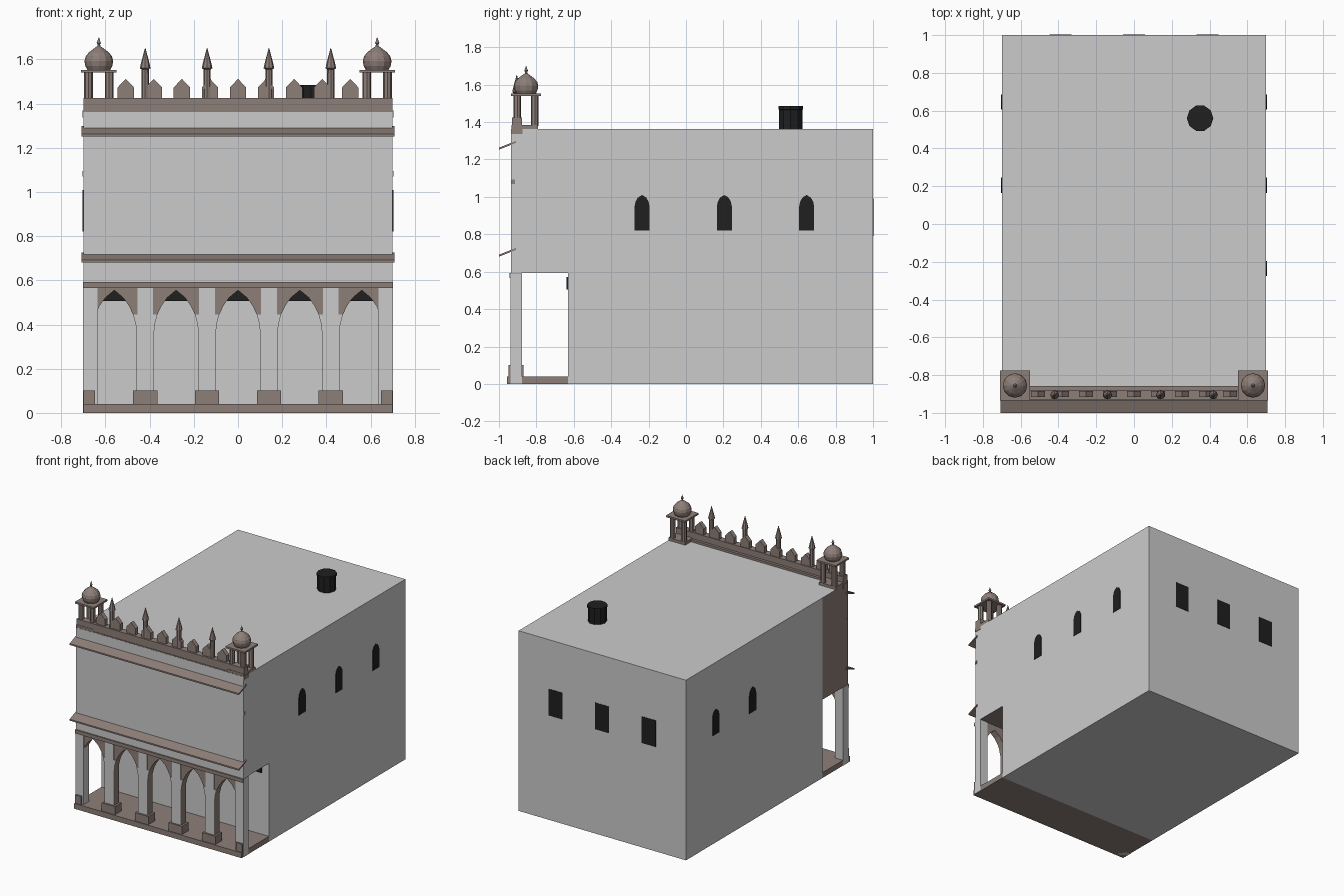
import bpy, bmesh, math

if "Cube" in bpy.data.objects:
    bpy.data.objects.remove(bpy.data.objects["Cube"])

def material(name, r, g, b):
    m = bpy.data.materials.new(name)
    m.diffuse_color = (r, g, b, 1)
    m.use_nodes = True
    m.node_tree.nodes["Principled BSDF"].inputs["Base Color"].default_value = m.diffuse_color
    return m

WHITE = material("pale_plaster", 0.60, 0.60, 0.60)
BROWN = material("brown_stone", 0.27, 0.212, 0.19)
BLACK = material("black_opening", 0.014, 0.014, 0.014)

def finish(name, bm, mats):
    bmesh.ops.recalc_face_normals(bm, faces=bm.faces[:])
    me = bpy.data.meshes.new(name)
    bm.to_mesh(me)
    bm.free()
    for m in mats:
        me.materials.append(m)
    ob = bpy.data.objects.new(name, me)
    bpy.context.collection.objects.link(ob)
    return ob

def box(name, x0, x1, y0, y1, z0, z1, mat):
    bm = bmesh.new()
    bmesh.ops.create_cube(bm, size=1)
    for v in bm.verts:
        v.co = ((x0 + x1) / 2 + v.co.x * (x1 - x0),
                (y0 + y1) / 2 + v.co.y * (y1 - y0),
                (z0 + z1) / 2 + v.co.z * (z1 - z0))
    return finish(name, bm, [mat])

def prism(name, pts, axis, a, b, mat):
    """Extrude an outline of (u, z) along y or x from a to b."""
    bm = bmesh.new()
    at = (lambda u, z, t: (u, t, z)) if axis == 'y' else (lambda u, z, t: (t, u, z))
    lo = [bm.verts.new(at(u, z, a)) for u, z in pts]
    hi = [bm.verts.new(at(u, z, b)) for u, z in pts]
    bm.faces.new(lo)
    bm.faces.new(hi[::-1])
    n = len(pts)
    for i in range(n):
        bm.faces.new((lo[i], lo[(i + 1) % n], hi[(i + 1) % n], hi[i]))
    return finish(name, bm, [mat])

def lathe(name, x, y, profile, sides, mat):
    """Turn a (radius, z) profile; the ends are capped."""
    bm = bmesh.new()
    rings = [[bm.verts.new((x + r * math.cos(2 * math.pi * i / sides),
                            y + r * math.sin(2 * math.pi * i / sides), z))
              for i in range(sides)] for r, z in profile]
    for p, q in zip(rings, rings[1:]):
        for i in range(sides):
            j = (i + 1) % sides
            bm.faces.new((p[i], p[j], q[j], q[i]))
    bm.faces.new(rings[0])
    bm.faces.new(rings[-1])
    return finish(name, bm, [mat])

# Main block and overhanging front storey
box("main_block", -0.70, 0.70, -0.63, 1.0, 0, 1.362, WHITE)
over = box("front_storey", -0.70, 0.70, -0.935, -0.63, 0.592, 1.362, WHITE)
over.data.materials.append(BROWN)
for p in over.data.polygons:
    if p.normal.x < -0.5 or p.normal.z < -0.5:
        p.material_index = 1

# Porch floor
box("porch_floor", -0.70, 0.70, -0.957, -0.63, 0, 0.04, BROWN)

# Arcade: brown wall with pointed openings
HALF = [(0.1, 0.04), (0.1, 0.36), (0.097, 0.40), (0.085, 0.445),
        (0.066, 0.485), (0.04, 0.522), (0, 0.555)]
outline = [(0.70, 0.04), (0.70, 0.592), (-0.70, 0.592), (-0.70, 0.04)]
for c in (-0.56, -0.28, 0, 0.28, 0.56):
    outline += [(c - u, z) for u, z in HALF]
    outline += [(c + u, z) for u, z in HALF[-2::-1]]
prism("arcade", outline, 'y', -0.933, -0.88, BROWN)

# White pier faces and brown pier bases
for c in (-0.42, -0.14, 0.14, 0.42):
    right = [(0.04, 0.04), (0.04, 0.36), (0.043, 0.40), (0.055, 0.445),
             (0.036, 0.445), (0.036, 0.565)]
    pts = [(c + u, z) for u, z in right] + [(c - u, z) for u, z in right[::-1]]
    prism("pier_face", pts, 'y', -0.937, -0.932, WHITE)
    box("pier_base", c - 0.055, c + 0.055, -0.95, -0.868, 0.04, 0.102, BROWN)
for s in (-1, 1):
    xs = sorted((s * 0.635, s * 0.702))
    box("corner_pier", *xs, -0.937, -0.876, 0, 0.59, WHITE)
    xs = sorted((s * 0.647, s * 0.70))
    box("corner_pier_base", *xs, -0.95, -0.90, 0.04, 0.102, BROWN)

# String courses
box("arcade_band", -0.702, 0.702, -0.945, -0.93, 0.565, 0.592, BROWN)
box("middle_band", -0.703, 0.703, -0.934, -0.915, 1.07, 1.094, BROWN)
box("top_band", -0.703, 0.703, -0.934, -0.875, 1.337, 1.368, BROWN)

# Sloping eaves
for z in (0.68, 1.252):
    prism("eave", [(-1.0, z), (-0.91, z + 0.036), (-0.91, z + 0.047),
                   (-1.0, z + 0.011)], 'x', -0.708, 0.708, BROWN)

# Parapet with pointed merlons
box("parapet", -0.70, 0.70, -0.93, -0.878, 1.362, 1.425, BROWN)
box("parapet_step", -0.56, 0.56, -0.88, -0.858, 1.362, 1.378, BROWN)
for i in range(-4, 5):
    c = i * 0.127
    prism("merlon", [(c - 0.037, 1.42), (c + 0.037, 1.42), (c + 0.037, 1.473),
                     (c, 1.512), (c - 0.037, 1.473)], 'y', -0.916, -0.884, BROWN)

# Spires
for x in (-0.42, -0.14, 0.14, 0.42):
    lathe("spire", x, -0.905, [(0.018, 1.42), (0.016, 1.555), (0.024, 1.56),
                               (0.02, 1.58), (0.001, 1.652)], 8, BROWN)

# Corner turrets: plinth, four posts, slab, onion dome with finial
for s in (-1, 1):
    cx, cy = s * 0.63, -0.855
    box("turret_plinth", cx - 0.07, cx + 0.07, cy - 0.078, cy + 0.065, 1.36, 1.383, BROWN)
    for dx in (-0.047, 0.047):
        for dy in (-0.047, 0.047):
            lathe("turret_post", cx + dx, cy + dy,
                  [(0.02, 1.38), (0.02, 1.542)], 8, BROWN)
    box("turret_slab", cx - 0.08, cx + 0.08, cy - 0.08, cy + 0.08, 1.54, 1.553, BROWN)
    lathe("turret_dome", cx, cy,
          [(0.05, 1.55), (0.061, 1.57), (0.065, 1.592), (0.06, 1.613), (0.045, 1.632),
           (0.024, 1.648), (0.007, 1.66), (0.006, 1.668), (0.01, 1.675),
           (0.006, 1.683), (0.001, 1.70)], 12, BROWN)

# Roof tank
lathe("roof_tank", 0.35, 0.56, [(0.065, 1.36), (0.065, 1.465), (0.07, 1.467),
                                (0.07, 1.485)], 10, BLACK)

# Arched side windows
def side_window(y, s):
    half = [(0.04, 0.82), (0.04, 0.95), (0.035, 0.975), (0.022, 0.997), (0, 1.01)]
    pts = [(y + u, z) for u, z in half] + [(y - u, z) for u, z in half[-2::-1]]
    prism("side_window", pts, 'x', s * 0.699, s * 0.704, BLACK)

for y in (-0.235, 0.205, 0.645):
    side_window(y, 1)
for y in (0.205, 0.645):
    side_window(y, -1)

# Rear windows and fanlights inside the porch
for x in (-0.39, 0, 0.39):
    box("rear_window", x - 0.058, x + 0.058, 0.995, 1.003, 0.79, 0.99, BLACK)
for i in range(-2, 3):
    box("porch_fanlight", i * 0.28 - 0.08, i * 0.28 + 0.08, -0.638, -0.629,
        0.506, 0.572, BLACK)
